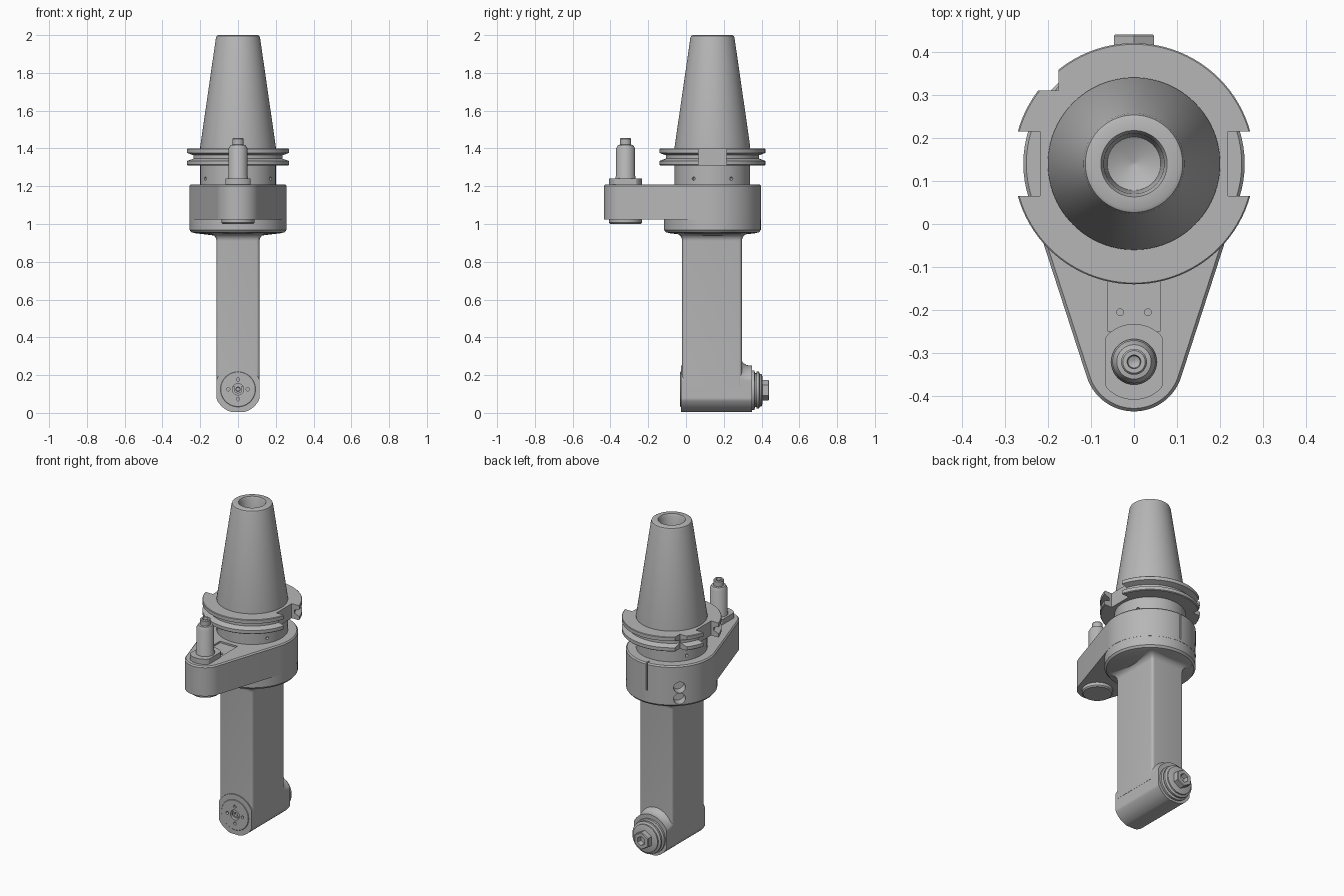
import bpy, bmesh, math

cube = bpy.data.objects.get("Cube")
if cube:
    bpy.data.objects.remove(cube, do_unlink=True)

steel = bpy.data.materials.new("steel_grey")
steel.use_nodes = True
STEEL = (0.47, 0.47, 0.47, 1)
steel.diffuse_color = STEEL
steel.node_tree.nodes["Principled BSDF"].inputs["Base Color"].default_value = STEEL

AXIS_Y = 0.14    # main spindle axis
PIN_Y = -0.32    # stop pin axis
HEAD_Z = 0.125   # angled head axis


def clamp(v, lo, hi):
    return max(lo, min(hi, v))


def circle(r, n=64, half=9, turn=0.0):
    """Circle outline, optionally clipped to flats at +-half."""
    angles = [math.tau * i / n + turn for i in range(n)]
    return [(clamp(r * math.cos(a), -half, half), r * math.sin(a)) for a in angles]


def loft(name, rings, axis="Z", at=(0, 0, 0), angle=30):
    """Skin (outline, height) rings along an axis and cap both ends."""
    bm = bmesh.new()
    loops = []
    for pts, t in rings:
        if axis == "Z":
            co = [(u, v, t) for u, v in pts]
        else:
            co = [(u, t, v) for u, v in pts]
        loops.append([bm.verts.new([a + b for a, b in zip(c, at)]) for c in co])
    n = len(loops[0])
    for a, b in zip(loops, loops[1:]):
        for i in range(n):
            j = (i + 1) % n
            bm.faces.new((a[i], a[j], b[j], b[i]))
    bm.faces.new(loops[0])
    bm.faces.new(loops[-1])
    bmesh.ops.remove_doubles(bm, verts=bm.verts, dist=1e-5)
    bmesh.ops.recalc_face_normals(bm, faces=bm.faces)
    mesh = bpy.data.meshes.new(name)
    bm.to_mesh(mesh)
    bm.free()
    mesh.materials.append(steel)
    ob = bpy.data.objects.new(name, mesh)
    bpy.context.collection.objects.link(ob)
    smooth(ob, angle)
    return ob


def smooth(ob, angle=30):
    bpy.ops.object.select_all(action="DESELECT")
    ob.select_set(True)
    bpy.context.view_layer.objects.active = ob
    bpy.ops.object.shade_smooth_by_angle(angle=math.radians(angle))


def lathe(name, profile, axis="Z", at=(0, 0, 0), n=64):
    return loft(name, [(circle(r, n), t) for r, t in profile], axis, at)


def box(x0, x1, y0, y1, z0, z1):
    rect = [(x0, y0), (x1, y0), (x1, y1), (x0, y1)]
    return loft("cutter", [(rect, z0), (rect, z1)])


def radial_drill(r, angle, z, inner, outer):
    """Cylinder pointing outward from the spindle axis."""
    ob = lathe("cutter", [(r, inner), (r, outer)], "Y", n=24)
    ob.rotation_euler.z = math.radians(angle - 90)
    ob.location = (0, AXIS_Y, z)
    return ob


def cut(targets, cutters):
    bpy.context.view_layer.update()
    for target in targets:
        bpy.context.view_layer.objects.active = target
        for c in cutters:
            mod = target.modifiers.new("cut", "BOOLEAN")
            mod.operation, mod.solver, mod.object = "DIFFERENCE", "EXACT", c
            bpy.ops.object.modifier_apply(modifier=mod.name)
        smooth(target)
    for c in cutters:
        bpy.data.objects.remove(c, do_unlink=True)


# Tapered shank with a bored top
SPINDLE = (0, AXIS_Y, 0)
lathe("taper_shank", [(0.2, 1.39), (0.2, 1.41), (0.117, 1.985), (0.113, 1.996), (0.105, 2.0),
                      (0.077, 2.0), (0.07, 1.985), (0.062, 1.85), (0.004, 1.82)], at=SPINDLE, n=96)

# Grooved tool flange with drive slots and an orientation notch
flange = lathe("tool_flange", [(0.19, 1.31), (0.276, 1.31), (0.28, 1.314), (0.28, 1.334),
                               (0.247, 1.346), (0.247, 1.364), (0.28, 1.376), (0.28, 1.397),
                               (0.277, 1.4), (0.19, 1.4)], at=SPINDLE, n=96)
cut([flange], [box(0.218, 0.4, 0.065, 0.215, 1.2, 1.5),
               box(-0.4, -0.218, 0.065, 0.215, 1.2, 1.5),
               box(-0.4, -0.175, 0.31, 0.5, 1.2, 1.5)])

# Neck with four small set screw holes
neck = lathe("neck", [(0.2, 1.19), (0.2, 1.32)], at=SPINDLE, n=96)
cut([neck], [radial_drill(0.009, a, 1.24, 0.18, 0.25) for a in (30, 150, 210, 330)])

# Round body below the arm
body = lathe("body", [(0.1, 0.935), (0.15, 0.942), (0.225, 0.951), (0.246, 0.956),
                      (0.256, 0.968), (0.256, 1.2)], at=SPINDLE, n=96)


# Stop arm: outline wraps the body circle and the pin circle
def arm_outline(inset):
    big, small = 0.257 - inset, 0.115 - inset
    tilt = math.asin((big - small) / (AXIS_Y - PIN_Y))
    pts = []
    for cy, r, start, end in ((AXIS_Y, big, -tilt, math.pi + tilt),
                              (PIN_Y, small, math.pi + tilt, math.tau - tilt)):
        for i in range(49):
            a = start + (end - start) * i / 48
            pts.append((r * math.cos(a), cy + r * math.sin(a)))
    return pts


arm = loft("stop_arm", [(arm_outline(0), 1.025), (arm_outline(0), 1.202),
                        (arm_outline(0.007), 1.21)])
cut([arm], [box(-0.06, 0.06, -0.25, -0.09, 1.2, 1.3)]
    + [lathe("cutter", [(0.008, 1.17), (0.008, 1.25)], at=(x, -0.205, 0), n=20)
       for x in (-0.032, 0.032)])
cut([arm, body], [radial_drill(0.034, 135, z, 0.2, 0.3) for z in (1.005, 1.075)]
    + [box(-0.012, -0.003, 0.37, 0.45, 1.04, 1.25)])

# Stop pin, its flatted collar and lower cap
PIN = (0, PIN_Y, 0)
loft("pin_collar", [(circle(0.088, half=0.066), z) for z in (1.18, 1.242)], at=PIN)
lathe("stop_pin", [(0.053, 1.23), (0.053, 1.25), (0.05, 1.256), (0.05, 1.4), (0.04, 1.418),
                   (0.03, 1.42), (0.03, 1.45), (0.026, 1.455), (0.016, 1.455),
                   (0.014, 1.44), (0.003, 1.435)], at=PIN, n=40)
lathe("pin_cap", [(0.08, 1.0), (0.087, 1.007), (0.087, 1.04)], at=PIN)


# Column: softened rectangle flaring into the body
def rounded_rect(grow):
    hx, hy, r = 0.114 + grow, 0.158 + grow, 0.016
    pts = []
    for k, (sx, sy) in enumerate(((1, 1), (-1, 1), (-1, -1), (1, -1))):
        for i in range(7):
            a = math.pi / 2 * (k + i / 6)
            pts.append((sx * (hx - r) + r * math.cos(a), sy * (hy - r) + r * math.sin(a)))
    return pts


flare = [(0.04 * (1 - math.cos(a)), 0.91 + 0.04 * math.sin(a))
         for a in (math.pi / 2 * i / 8 for i in range(9))]
loft("column", [(rounded_rect(g), z) for g, z in [(0, 0.14)] + flare], at=(0, 0.138, 0))


# Angled head: flatted cylinder with a blend rising into the column
def head_section(top):
    pts = circle(0.125, 96)
    return [(clamp(x, -0.113, 0.113), max(z * (top / 0.125 if z > 0 else 1), -0.121))
            for x, z in pts]


HEAD = (0, 0, HEAD_Z)
head_rings = [(0.125, -0.027), (0.125, 0.2), (0.158, 0.21), (0.158, 0.29), (0.14, 0.302),
              (0.13, 0.318), (0.125, 0.335), (0.125, 0.35)]
head = loft("angle_head", [(head_section(r), y) for r, y in head_rings], "Y", HEAD)

# Front cover disc with centre bore and four pin holes
cover = lathe("front_cover", [(0.093, -0.02), (0.093, -0.029), (0.091, -0.031)], "Y", HEAD)


def front_drills():
    spots = [(0, 0, 0.03)] + [(0.052 * math.cos(a), 0.052 * math.sin(a), 0.009)
                              for a in (math.pi / 2 * i for i in range(4))]
    return [lathe("cutter", [(r, -0.1), (r, -0.005)], "Y", (x, 0, HEAD_Z + z), 24)
            for x, z, r in spots]


cut([head, cover], front_drills())
lathe("front_bore_ring", [(0.022, 0.0), (0.022, -0.022), (0.012, -0.022), (0.01, -0.01)],
      "Y", HEAD, 24)

# Clamping nut and hexagonal nose on the back of the head
NUT = (0, 0, 0.12)
lathe("clamp_nut", [(0.104, 0.34), (0.104, 0.362), (0.09, 0.366), (0.09, 0.372), (0.098, 0.374),
                    (0.098, 0.386), (0.085, 0.392), (0.085, 0.4), (0.075, 0.404)], "Y", NUT)
hex_rings = [(0.054, 0.39), (0.054, 0.436), (0.05, 0.44), (0.028, 0.44), (0.024, 0.41)]
loft("hex_nose", [(circle(r, 6, turn=math.pi / 6), y) for r, y in hex_rings], "Y", NUT)
